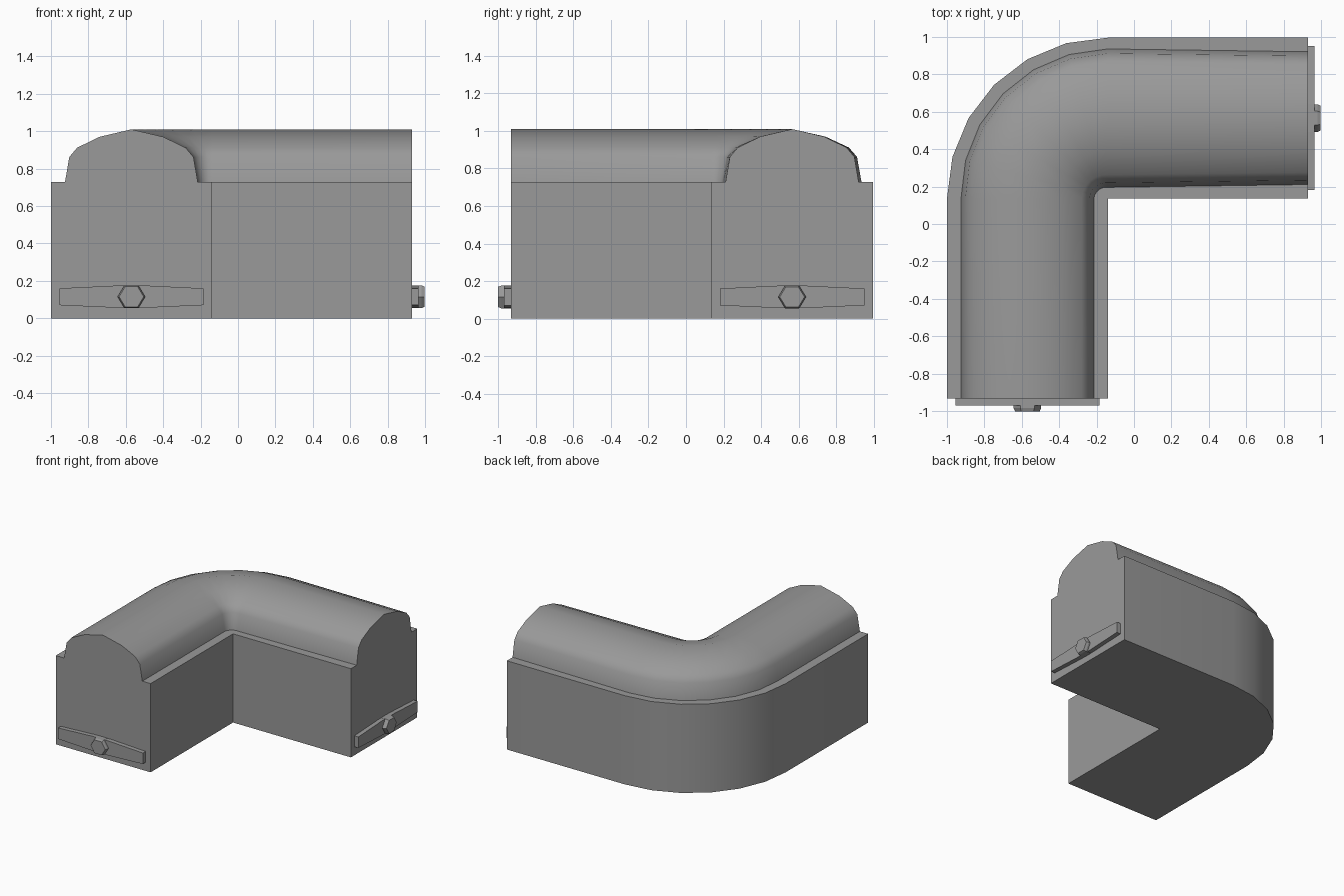
import bpy, bmesh
from math import sin, cos, pi, radians

if "Cube" in bpy.data.objects:
    bpy.data.objects.remove(bpy.data.objects["Cube"])

CX, CY = -0.14, 0.136     # inner corner, pivot of the bend
WIDTH, MID, ARM = 0.86, 0.43, 1.07

stone = bpy.data.materials.new("dark_grey")
stone.diffuse_color = (0.32, 0.32, 0.32, 1)
stone.use_nodes = True
stone.node_tree.nodes["Principled BSDF"].inputs["Base Color"].default_value = stone.diffuse_color


def finish(name, bm, smooth=True):
    bmesh.ops.remove_doubles(bm, verts=bm.verts, dist=0.0005)
    bmesh.ops.recalc_face_normals(bm, faces=bm.faces)
    me = bpy.data.meshes.new(name)
    bm.to_mesh(me)
    bm.free()
    me.materials.append(stone)
    ob = bpy.data.objects.new(name, me)
    bpy.context.collection.objects.link(ob)
    if smooth:
        bpy.ops.object.select_all(action='DESELECT')
        ob.select_set(True)
        bpy.context.view_layer.objects.active = ob
        bpy.ops.object.shade_smooth_by_angle(angle=radians(40))
    return ob


def loft(bm, rings, cap_start=True):
    rows = [[bm.verts.new(p) for p in ring] for ring in rings]
    n = len(rows[0])
    for a, b in zip(rows, rows[1:]):
        for i in range(n):
            j = (i + 1) % n
            bm.faces.new((a[i], a[j], b[j], b[i]))
    if cap_start:
        bm.faces.new(rows[0])
    bm.faces.new(rows[-1])


# Wall with rounded coping, swept around the corner
half = [(0.355, 0.728), (0.332, 0.862), (0.29, 0.912), (0.17, 0.97)]


def section(angle, half_w, dx=0, dy=0):
    k = half_w / 0.355
    prof = [(0, 0), (0, 0.728)]
    prof += [(MID - u * k, z) for u, z in half]
    prof += [(MID, 1.01)]
    prof += [(MID + u * k, z) for u, z in reversed(half)]
    prof += [(WIDTH, 0.728), (WIDTH, 0)]
    return [(CX - cos(angle) * r + dx, CY + sin(angle) * r + dy, z) for r, z in prof]


rings = [section(0, 0.355, dy=-ARM)]
rings += [section(radians(15 * i), 0.355 + 0.0025 * i) for i in range(7)]
rings += [section(pi / 2, 0.355, dx=ARM)]
bm = bmesh.new()
loft(bm, rings)
finish("corner_wall", bm)


# Connector bar and hexagonal stud on each end face
def front(u, d, z):
    return (CX - MID + u, CY - ARM - d, z)


def side(u, d, z):      # the same layout on the right end
    return (CX + ARM + d, CY + MID - u, z)


bar = [(-0.385, 0.07), (-0.075, 0.056), (0.075, 0.056), (0.385, 0.07),
       (0.385, 0.16), (0.075, 0.175), (-0.075, 0.175), (-0.385, 0.16)]
for label, place in (("front", front), ("right", side)):
    bm = bmesh.new()
    loft(bm, [[place(u, d, z) for u, z in bar] for d in (0, 0.036)], cap_start=False)
    finish(label + "_connector_bar", bm, smooth=False)

    bm = bmesh.new()
    loft(bm, [[place(r * cos(i * pi / 3), d, 0.115 + 0.95 * r * sin(i * pi / 3)) for i in range(6)]
              for d, r in ((0.0, 0.074), (0.05, 0.074), (0.068, 0.066))], cap_start=False)
    finish(label + "_hex_stud", bm, smooth=False)
